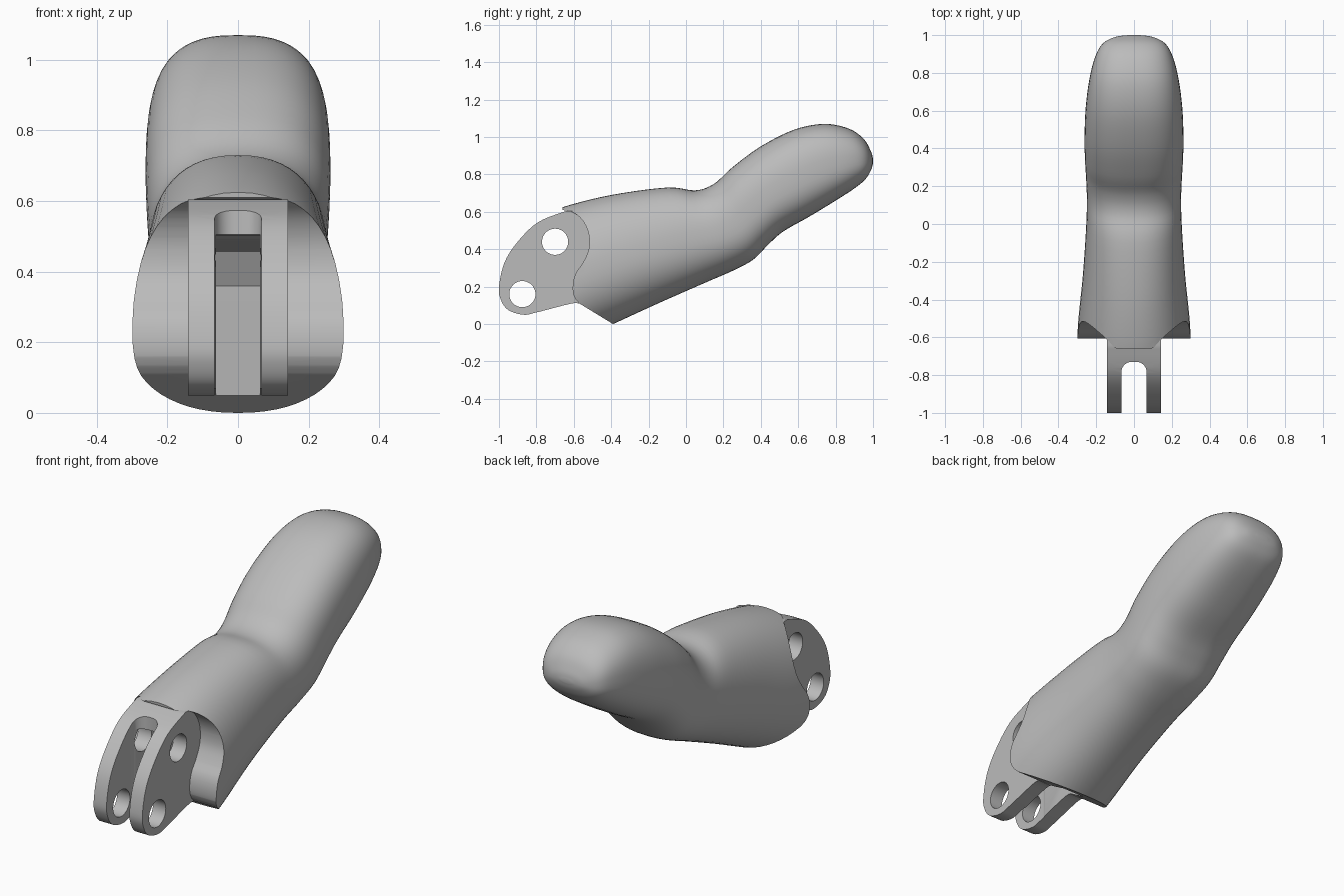
import bpy
import bmesh
from math import sin, cos, pi
from mathutils import Vector

if "Cube" in bpy.data.objects:
    bpy.data.objects.remove(bpy.data.objects["Cube"])

grey = bpy.data.materials.new("plain grey")
grey.use_nodes = True
grey.diffuse_color = (0.5, 0.5, 0.5, 1)
grey.node_tree.nodes["Principled BSDF"].inputs["Base Color"].default_value = (0.5, 0.5, 0.5, 1)


def catmull(points, steps):
    """Smooth curve through points of any dimension."""
    p = [Vector(q) for q in points]
    p = [p[0]] + p + [p[-1]]
    out = []
    for a, b, c, d in zip(p, p[1:], p[2:], p[3:]):
        for i in range(steps):
            t = i / steps
            out.append(b + (c - a) * (t / 2) + (2 * a - 5 * b + 4 * c - d) * (t * t / 2)
                       + (3 * b - a - 3 * c + d) * (t ** 3 / 2))
    return out + [p[-1]]


def finish(name, bm):
    bmesh.ops.recalc_face_normals(bm, faces=bm.faces)
    mesh = bpy.data.meshes.new(name)
    bm.to_mesh(mesh)
    bm.free()
    mesh.materials.append(grey)
    obj = bpy.data.objects.new(name, mesh)
    bpy.context.collection.objects.link(obj)
    return obj


def prism(name, profile, low, high, axis="x"):
    """Extrude a (y, z) profile along x, or an (x, y) profile along z."""
    bm = bmesh.new()
    place = (lambda p, d: (d, p[0], p[1])) if axis == "x" else (lambda p, d: (p[0], p[1], d))
    face = bm.faces.new([bm.verts.new(place(p, low)) for p in profile])
    new = bmesh.ops.extrude_face_region(bm, geom=[face])["geom"]
    shift = Vector(place((0, 0), high - low))
    bmesh.ops.translate(bm, vec=shift, verts=[v for v in new if isinstance(v, bmesh.types.BMVert)])
    return finish(name, bm)


def circle(y, z, r, n=40):
    return [(y + r * cos(2 * pi * i / n), z + r * sin(2 * pi * i / n)) for i in range(n)]


def select(obj):
    bpy.ops.object.select_all(action="DESELECT")
    obj.select_set(True)
    bpy.context.view_layer.objects.active = obj


def carve(obj, cutters):
    select(obj)
    for cutter in cutters:
        mod = obj.modifiers.new("cut", "BOOLEAN")
        mod.operation = "DIFFERENCE"
        mod.solver = "EXACT"
        mod.object = cutter
        bpy.ops.object.modifier_apply(modifier=mod.name)


# Finger body: top point, bottom point, half width and squareness of each section
sections = [
    (-0.78, 0.57, -0.51, -0.055, 0.30, 2.2),
    (-0.66, 0.625, -0.39, 0.0, 0.295, 2.2),
    (-0.40, 0.69, -0.15, 0.11, 0.27, 2.2),
    (-0.10, 0.73, 0.10, 0.22, 0.252, 2.3),
    (0.05, 0.715, 0.25, 0.285, 0.25, 2.4),
    (0.15, 0.75, 0.36, 0.345, 0.255, 2.5),
    (0.25, 0.84, 0.44, 0.425, 0.26, 2.6),
    (0.40, 0.95, 0.52, 0.495, 0.262, 2.6),
    (0.58, 1.04, 0.66, 0.575, 0.255, 2.6),
    (0.74, 1.07, 0.80, 0.66, 0.235, 2.6),
    (0.87, 1.045, 0.90, 0.725, 0.205, 2.5),
    (0.95, 0.99, 0.96, 0.775, 0.165, 2.4),
    (0.99, 0.92, 0.99, 0.825, 0.10, 2.2),
    (1.0, 0.88, 1.0, 0.86, 0.03, 2.0),
]
SIDES = 56
bm = bmesh.new()
rings = []
for ty, tz, by, bz, w, n in catmull(sections, 5):
    top, bottom = Vector((0, ty, tz)), Vector((0, by, bz))
    mid = bottom.lerp(top, 0.45)
    ring = []
    for i in range(SIDES):
        a = 2 * pi * i / SIDES
        c, s = cos(a), sin(a)
        end = top if s > 0 else bottom
        p = mid + (end - mid) * abs(s) ** (2 / n)
        p.x = w * abs(c) ** (2 / n) * (1 if c > 0 else -1)
        ring.append(bm.verts.new(p))
    rings.append(ring)
for r, q in zip(rings, rings[1:]):
    for i in range(SIDES):
        j = (i + 1) % SIDES
        bm.faces.new((r[i], r[j], q[j], q[i]))
bm.faces.new(rings[0])
bm.faces.new(rings[-1])
body = finish("finger_body", bm)

# Knuckle fork
fork_arc = catmull([(-0.57, 0.11), (-0.62, 0.108), (-0.80, 0.062), (-0.87, 0.05), (-0.95, 0.075),
                    (-0.99, 0.13), (-1.0, 0.2), (-0.97, 0.33), (-0.90, 0.44), (-0.79, 0.545),
                    (-0.64, 0.605)], 5)
fork = prism("knuckle_fork", [tuple(p) for p in fork_arc] + [(-0.55, 0.6), (-0.42, 0.5), (-0.42, 0.13)],
             -0.142, 0.142)

# Cutters: rounded front face, fork slot, inner channel and pin holes
front_curve = catmull([(-0.66, 0.61), (-0.60, 0.595), (-0.55, 0.55), (-0.52, 0.48), (-0.52, 0.40),
                       (-0.55, 0.33), (-0.59, 0.27), (-0.605, 0.21), (-0.60, 0.15), (-0.57, 0.11)], 5)
front_cut = prism("front_cutter", [(-1.2, -0.2), (-1.2, 0.8), (-0.67, 0.8)]
                  + [tuple(p) for p in front_curve] + [(-0.39, 0.0), (-0.3, -0.2)], -0.5, 0.5)

HALF, R = 0.067, 0.055
arc = [(HALF - R + R * cos(a), -0.73 - R + R * sin(a)) for a in [pi / 2 * i / 8 for i in range(9)]]
slot = prism("slot_cutter", [(-HALF, -1.1), (HALF, -1.1)] + arc + [(-x, y) for x, y in reversed(arc)],
             -0.1, 0.8, "z")
channel = prism("channel_cutter", [(-1.1, -0.2), (-0.6, -0.01), (-0.47, 0.05), (0.1, 0.36),
                                   (0.05, 0.455), (-0.72, 0.505), (-1.1, 0.505)], -0.063, 0.063)
holes = [prism("pin_hole_cutter", circle(y, z, 0.07), -0.4, 0.4) for y, z in ((-0.7, 0.44), (-0.875, 0.16))]

carve(body, [front_cut, channel])
carve(fork, [slot, channel] + holes)
for cutter in [front_cut, slot, channel] + holes:
    bpy.data.objects.remove(cutter)

# Smooth surfaces with sharp cut edges
for obj in (body, fork):
    select(obj)
    bpy.ops.object.shade_smooth_by_angle(angle=0.6)
